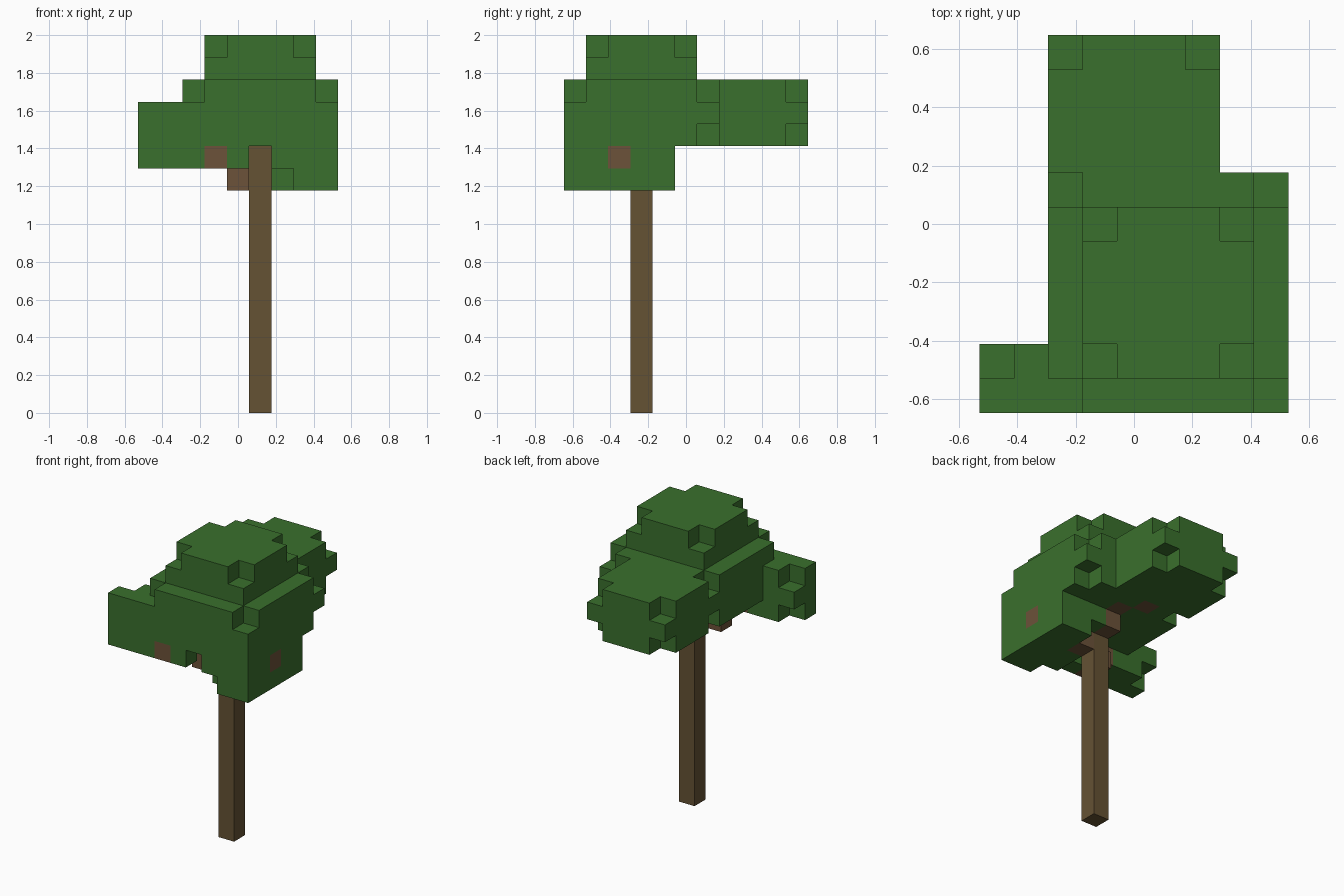
import bpy, bmesh
from mathutils import Vector

cube = bpy.data.objects.get("Cube")
if cube:
    bpy.data.objects.remove(cube, do_unlink=True)

NX, NY, NZ = 9, 11, 17          # size in blocks
S = 2 / NZ                      # block edge


def material(name, rgb):
    m = bpy.data.materials.new(name)
    m.use_nodes = True
    m.diffuse_color = (*rgb, 1)
    b = m.node_tree.nodes["Principled BSDF"]
    b.inputs["Base Color"].default_value = (*rgb, 1)
    b.inputs["Roughness"].default_value = 0.9
    return m


def clump(centre, radius, layers=(-1, 0, 1)):
    """Square leaf clump; its top and bottom layers lack the corners."""
    cx, cy, cz = centre
    cells = set()
    for dz in layers:
        for dx in range(-radius, radius + 1):
            for dy in range(-radius, radius + 1):
                corner = abs(dx) == radius and abs(dy) == radius
                x, y = cx + dx, cy + dy
                if not (corner and dz) and 0 <= x < NX and 0 <= y < NY:
                    cells.add((x, y, cz + dz))
    return cells


def block_object(name, cells, solid, mat):
    """Mesh of the block faces that are not covered by a neighbour."""
    bm = bmesh.new()
    for cell in cells:
        c = Vector(cell)
        for axis in range(3):
            for side in (0, 1):
                n = list(cell)
                n[axis] += 2 * side - 1
                if tuple(n) in solid:
                    continue
                u, v = (axis + 1) % 3, (axis + 2) % 3
                loop = []
                for a, b in ((0, 0), (1, 0), (1, 1), (0, 1)):
                    p = c.copy()
                    p[axis] += side
                    p[u] += a
                    p[v] += b
                    loop.append(bm.verts.new((p - Vector((NX / 2, NY / 2, 0))) * S))
                bm.faces.new(loop if side else loop[::-1])
    bmesh.ops.remove_doubles(bm, verts=bm.verts, dist=S / 100)
    me = bpy.data.meshes.new(name)
    bm.to_mesh(me)
    bm.free()
    me.materials.append(mat)
    ob = bpy.data.objects.new(name, me)
    bpy.context.collection.objects.link(ob)
    return ob


# Wood: straight trunk and three stepped branches
trunk = {(5, 3, z) for z in range(14)}
branches = {
    "front_branch": {(4, 2, 10), (3, 1, 11), (3, 0, 11)},
    "left_branch": {(6, 3, 10), (7, 2, 11), (8, 2, 11)},
    "back_branch": {(5, 4, 11), (5, 5, 12), (4, 6, 12), (4, 7, 13), (4, 8, 13)},
}
wood = trunk.union(*branches.values())

# Leaves: main crown, raised top and three side clumps
clumps = {
    "main_leaves": clump((5, 3, 13), 3),
    "top_leaves": clump((5, 3, 15), 2),
    "front_leaves": clump((2, -1, 12), 2),
    "left_leaves": clump((8, 2, 11), 2),
    "back_leaves": clump((4, 8, 13), 2),
}
solid = wood.union(*clumps.values())

bark = material("bark_brown", (0.130, 0.084, 0.034))
branch_wood = material("branch_brown", (0.150, 0.084, 0.041))
leaf = material("leaf_green", (0.042, 0.162, 0.026))

block_object("trunk", trunk, solid, bark)
for name, cells in branches.items():
    block_object(name, cells, solid, branch_wood)
used = set(wood)
for name, cells in clumps.items():
    block_object(name, cells - used, solid, leaf)
    used |= cells
